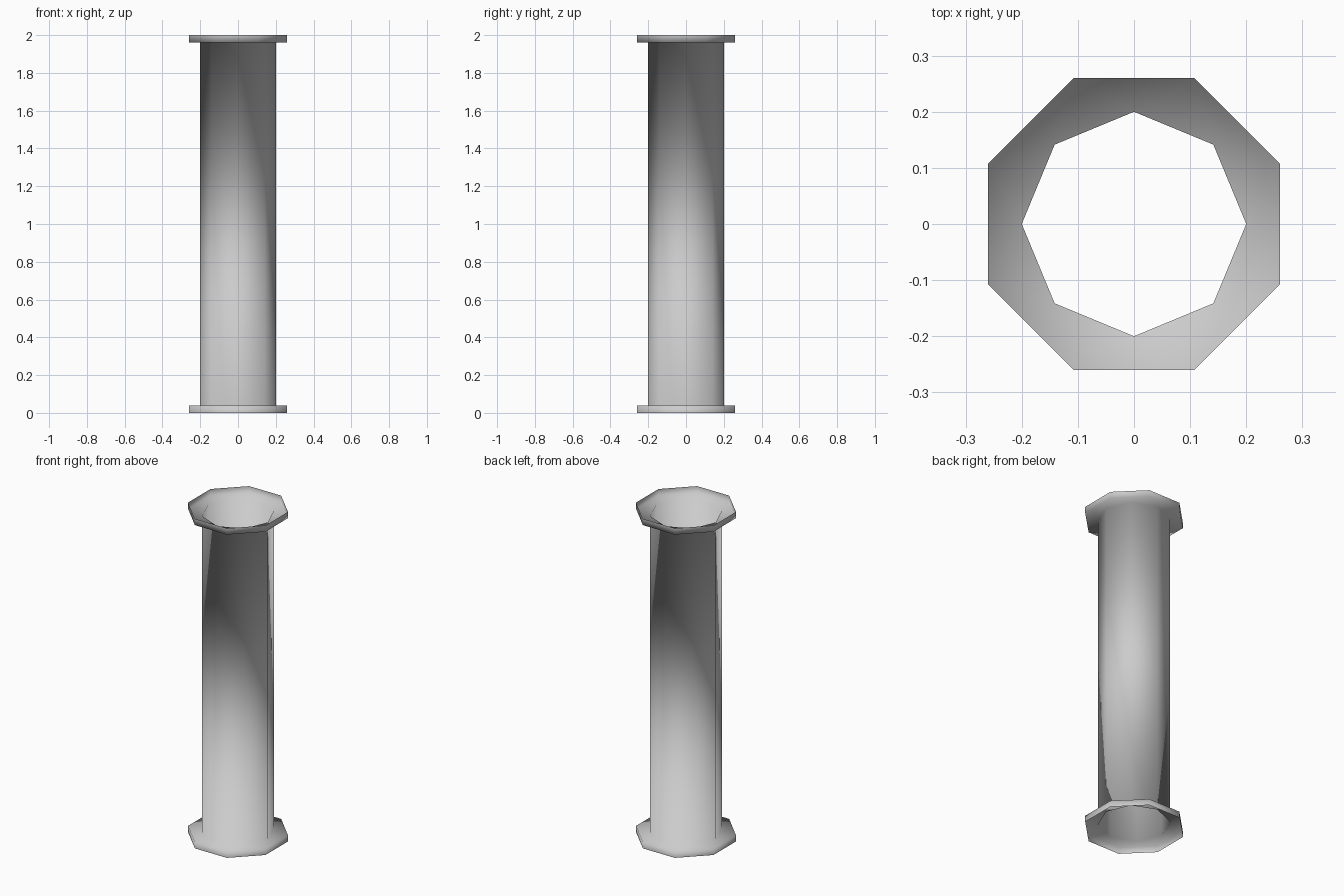
import bpy
import bmesh
from math import cos, sin, pi

if "Cube" in bpy.data.objects:
    bpy.data.objects.remove(bpy.data.objects["Cube"], do_unlink=True)

SIDES = 8
HEIGHT = 2.0
LIP = 0.038
TUBE_RADIUS = 0.2
FLANGE_RADIUS = 0.26 / cos(pi / SIDES)

# Plain grey material
grey = bpy.data.materials.new("light_grey")
grey.use_nodes = True
colour = (0.6, 0.6, 0.6, 1.0)
grey.diffuse_color = colour
grey.node_tree.nodes["Principled BSDF"].inputs["Base Color"].default_value = colour

bm = bmesh.new()


def ring(radius, z, turn):
    """One octagon of vertices, turned by a fraction of a side."""
    angles = [2 * pi * (i + turn) / SIDES for i in range(SIDES)]
    return [bm.verts.new((radius * cos(a), radius * sin(a), z)) for a in angles]


def flange_ring(z):
    return ring(FLANGE_RADIUS, z, 0.5)


def tube_ring(z):
    return ring(TUBE_RADIUS, z, 0)


def wall(low, high):
    """Straight band between two aligned octagons."""
    for i in range(SIDES):
        j = (i + 1) % SIDES
        bm.faces.new((low[i], low[j], high[j], high[i]))


# Octagons from the bottom lip to the top lip
base, base_inner = flange_ring(0), flange_ring(LIP)
tube_low, tube_high = tube_ring(LIP), tube_ring(HEIGHT - LIP)
top_inner, top = flange_ring(HEIGHT - LIP), flange_ring(HEIGHT)

# Open lips and the tube wall
wall(base, base_inner)
wall(tube_low, tube_high)
wall(top_inner, top)

# Flat collars joining the turned octagons with triangles
for i in range(SIDES):
    j = (i + 1) % SIDES
    bm.faces.new((base_inner[i], base_inner[j], tube_low[j]))
    bm.faces.new((base_inner[i], tube_low[j], tube_low[i]))
    bm.faces.new((tube_high[i], tube_high[j], top_inner[i]))
    bm.faces.new((tube_high[j], top_inner[j], top_inner[i]))

# Smooth shading runs across the whole pipe
for face in bm.faces:
    face.smooth = True

mesh = bpy.data.meshes.new("flanged_pipe")
bm.to_mesh(mesh)
bm.free()
mesh.materials.append(grey)
pipe = bpy.data.objects.new("flanged_pipe", mesh)
bpy.context.collection.objects.link(pipe)
